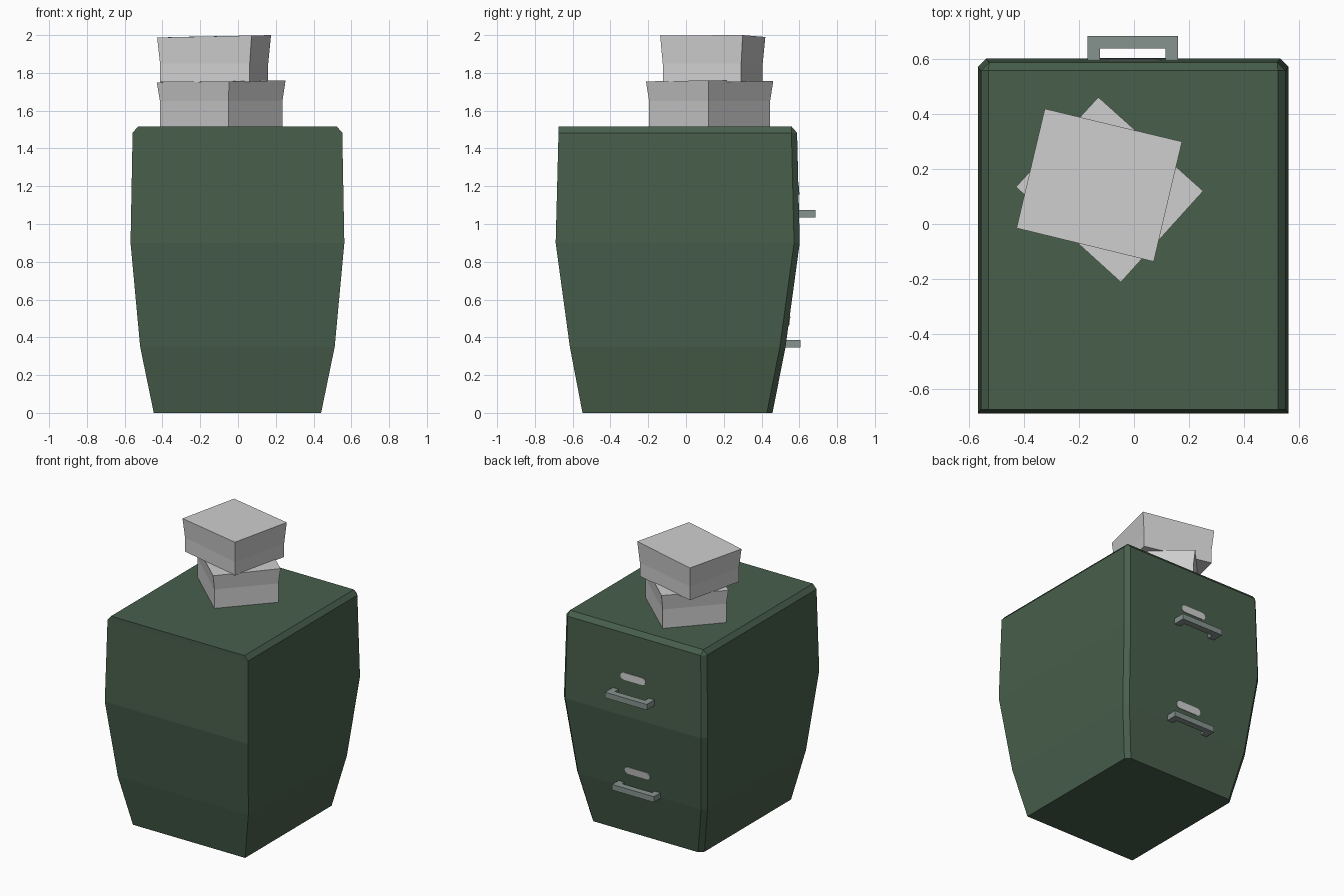
import bpy, bmesh, math
from mathutils import Vector

cube = bpy.data.objects.get("Cube")
if cube:
    bpy.data.objects.remove(cube, do_unlink=True)


def material(name, rgb):
    m = bpy.data.materials.new(name)
    m.use_nodes = True
    m.diffuse_color = (*rgb, 1)
    m.node_tree.nodes["Principled BSDF"].inputs["Base Color"].default_value = (*rgb, 1)
    return m


GREEN = material("cabinet green", (0.065, 0.115, 0.072))
METAL = material("handle grey", (0.24, 0.295, 0.275))
PAPER = material("paper grey", (0.62, 0.62, 0.62))


def loft(name, rings, mat):
    """Skin a stack of equal-length point rings and cap both ends."""
    bm = bmesh.new()
    loops = [[bm.verts.new(p) for p in ring] for ring in rings]
    n = len(loops[0])
    for a, b in zip(loops, loops[1:]):
        for i in range(n):
            j = (i + 1) % n
            bm.faces.new((a[i], a[j], b[j], b[i]))
    bm.faces.new(loops[0][::-1])
    bm.faces.new(loops[-1])
    bmesh.ops.remove_doubles(bm, verts=bm.verts, dist=0.0005)
    bmesh.ops.recalc_face_normals(bm, faces=bm.faces)
    me = bpy.data.meshes.new(name)
    bm.to_mesh(me)
    bm.free()
    me.materials.append(mat)
    ob = bpy.data.objects.new(name, me)
    bpy.context.collection.objects.link(ob)
    return ob


# Cabinet body: height, half width, front y, back y, back corner chamfer
LEVELS = [
    (0.0, 0.443, -0.548, 0.458, 0.03),
    (0.35, 0.515, -0.615, 0.527, 0.03),
    (0.90, 0.566, -0.690, 0.602, 0.03),
    (1.483, 0.555, -0.675, 0.588, 0.03),
    (1.515, 0.527, -0.675, 0.560, 0.0),
]


def outline(z, w, f, b, c):
    half = [(w, f), (w, b - c), (w - c, b)]
    pts = half + [(-x, y) for x, y in reversed(half)]
    return [(x - 0.003, y, z) for x, y in pts]


loft("cabinet_body", [outline(*level) for level in LEVELS], GREEN)


def wall(z):
    """Back wall y at height z, and its slope."""
    for lo, hi in zip(LEVELS, LEVELS[1:]):
        if lo[0] <= z <= hi[0]:
            slope = (hi[3] - lo[3]) / (hi[0] - lo[0])
            return lo[3] + slope * (z - lo[0]), slope


# Drawer handle: U-shaped bar
def handle(name, z, tip):
    root = wall(z)[0] - 0.012
    half = [(0.165, root), (0.165, tip), (-0.165, tip), (-0.165, root),
            (-0.119, root), (-0.119, tip - 0.046), (0.119, tip - 0.046), (0.119, root)]
    loft(name, [[(x - 0.005, y, z + dz) for x, y in half] for dz in (-0.02, 0.02)], METAL)


# Label plate: thin rounded slot lying on the sloped back wall
def label(name, z):
    y, slope = wall(z)
    up = Vector((0, slope, 1)).normalized()
    out = Vector((0, 1, -slope)).normalized()
    r, straight = 0.025, 0.075
    rings = []
    for depth in (-0.004, 0.004):
        ring = []
        for side in (1, -1):
            for k in range(5):
                a = -math.pi / 2 + k * math.pi / 4
                x = side * (straight + r * math.cos(a))
                ring.append(Vector((x, y, z)) + up * (side * r * math.sin(a)) + out * depth)
        rings.append(ring)
    loft(name, rings, PAPER)


for row, z, tip, label_z in (("upper", 1.055, 0.685, 1.18), ("lower", 0.366, 0.605, 0.487)):
    handle(row + "_handle", z, tip)
    label(row + "_label", label_z)


# Paper stack: four top corners, narrowing to a straight lower part
def stack(name, corners, bottom, waist):
    centre = sum((Vector(c) for c in corners), Vector()) / 4

    def shrink(z):
        return [(centre.x + (x - centre.x) * 0.95, centre.y + (y - centre.y) * 0.95, z)
                for x, y, _ in corners]

    loft(name, [shrink(bottom), shrink(waist), corners], PAPER)


stack("lower_paper_stack",
      [(-0.13, 0.462, 1.757), (0.252, 0.12, 1.76), (-0.048, -0.212, 1.755), (-0.43, 0.135, 1.75)],
      1.513, 1.65)
stack("upper_paper_stack",
      [(-0.325, 0.42, 1.99), (0.175, 0.30, 2.0), (0.072, -0.137, 1.998), (-0.428, -0.015, 1.987)],
      1.752, 1.85)
